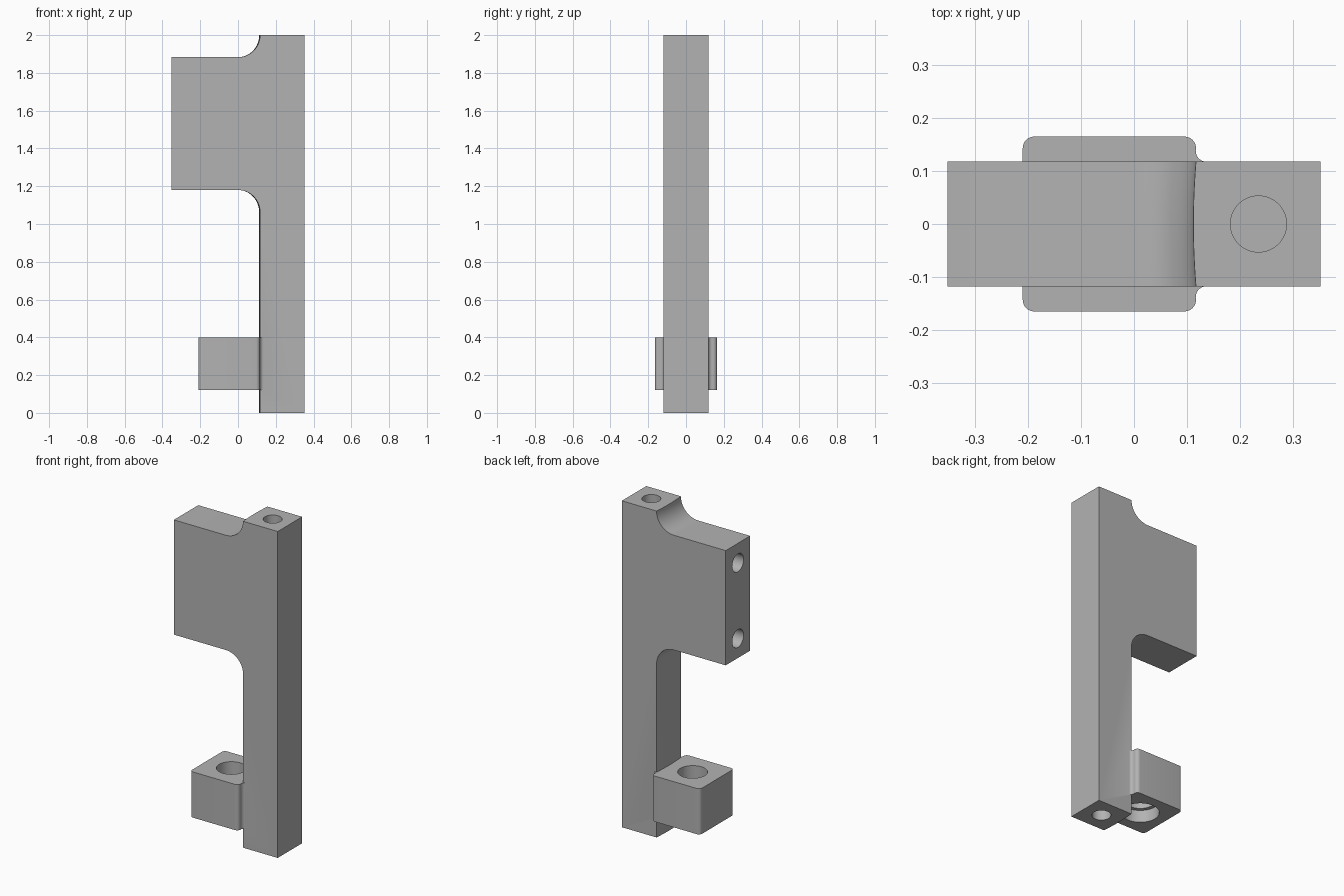
import bpy, bmesh
from math import cos, sin, radians, pi
from mathutils import Matrix

cube = bpy.data.objects.get("Cube")
if cube:
    bpy.data.objects.remove(cube, do_unlink=True)

grey = bpy.data.materials.new("plain grey")
grey.use_nodes = True
grey.diffuse_color = (0.45, 0.45, 0.45, 1)
grey.node_tree.nodes["Principled BSDF"].inputs["Base Color"].default_value = grey.diffuse_color


def arc(cx, cy, r, start, end, steps=14):
    angles = [radians(start + (end - start) * i / steps) for i in range(steps + 1)]
    return [(cx + r * cos(a), cy + r * sin(a)) for a in angles]


def loft(name, rings):
    """Skin a stack of matching closed outlines into a capped solid."""
    bm = bmesh.new()
    loops = [[bm.verts.new(p) for p in ring] for ring in rings]
    n = len(loops[0])
    for a, b in zip(loops, loops[1:]):
        for i in range(n):
            bm.faces.new((a[i], a[(i + 1) % n], b[(i + 1) % n], b[i]))
    bm.faces.new(loops[0])
    bm.faces.new(loops[-1])
    bmesh.ops.recalc_face_normals(bm, faces=bm.faces)
    mesh = bpy.data.meshes.new(name)
    bm.to_mesh(mesh)
    bm.free()
    mesh.materials.append(grey)
    obj = bpy.data.objects.new(name, mesh)
    bpy.context.collection.objects.link(obj)
    return obj


def combine(target, tool, operation):
    """Apply a boolean and discard the tool."""
    bpy.context.view_layer.objects.active = target
    mod = target.modifiers.new(tool.name, "BOOLEAN")
    mod.operation, mod.solver, mod.object = operation, "EXACT", tool
    bpy.ops.object.modifier_apply(modifier=mod.name)
    bpy.data.objects.remove(tool, do_unlink=True)


def drill(target, centre, radius, length, axis="Z"):
    turn = Matrix.Rotation(pi / 2, 4, "Y") if axis == "X" else Matrix()
    bm = bmesh.new()
    bmesh.ops.create_cone(bm, cap_ends=True, segments=48, radius1=radius, radius2=radius,
                          depth=length, matrix=Matrix.Translation(centre) @ turn)
    mesh = bpy.data.meshes.new("drill")
    bm.to_mesh(mesh)
    bm.free()
    mesh.materials.append(grey)
    tool = bpy.data.objects.new("drill", mesh)
    tool.hide_render = True
    bpy.context.collection.objects.link(tool)
    combine(target, tool, "DIFFERENCE")


# Post with side plate; its inner face bulges very slightly
half = 0.118
inner = 0.117
outline = ([(-0.352, 1.18)] + arc(0, 1.18 - inner, inner, 90, 0)
           + [(inner, 0), (0.352, 0), (0.352, 2)]
           + arc(0, 2, inner, 0, -90) + [(-0.352, 2 - inner)])
rings = []
for i in range(13):
    t = i / 6 - 1
    bulge = 0.005 * (1 - t * t)
    rings.append([(x - bulge * x / inner if 0 < x < 0.2 else x, t * half, z)
                  for x, z in outline])
bracket = loft("bracket", rings)

# Lower block with rounded corners and fillets into the post
side = (arc(-0.188, 0.143, 0.022, 180, 90, 8) + arc(0.095, 0.143, 0.022, 90, 0, 8)
        + arc(0.137, 0.138, 0.0205, 180, 270, 8) + [(0.2, 0.11)])
plan = side + [(x, -y) for x, y in reversed(side)]
block = loft("lower_block", [[(x, y, z) for x, y in plan] for z in (0.12, 0.4)])
combine(bracket, block, "UNION")

# Counterbored hole through the block
drill(bracket, (-0.045, 0, 0.26), 0.083, 0.4)
drill(bracket, (-0.045, 0, 0.12), 0.105, 0.15)

# Blind holes in the post ends and the plate edge
for z in (0, 2):
    drill(bracket, (0.235, 0, z), 0.053, 0.5)
for z in (1.3, 1.763):
    drill(bracket, (-0.352, 0, z), 0.055, 0.5, "X")

bpy.ops.object.select_all(action="DESELECT")
bracket.select_set(True)
bpy.context.view_layer.objects.active = bracket
bpy.ops.object.shade_smooth_by_angle(angle=radians(30))
